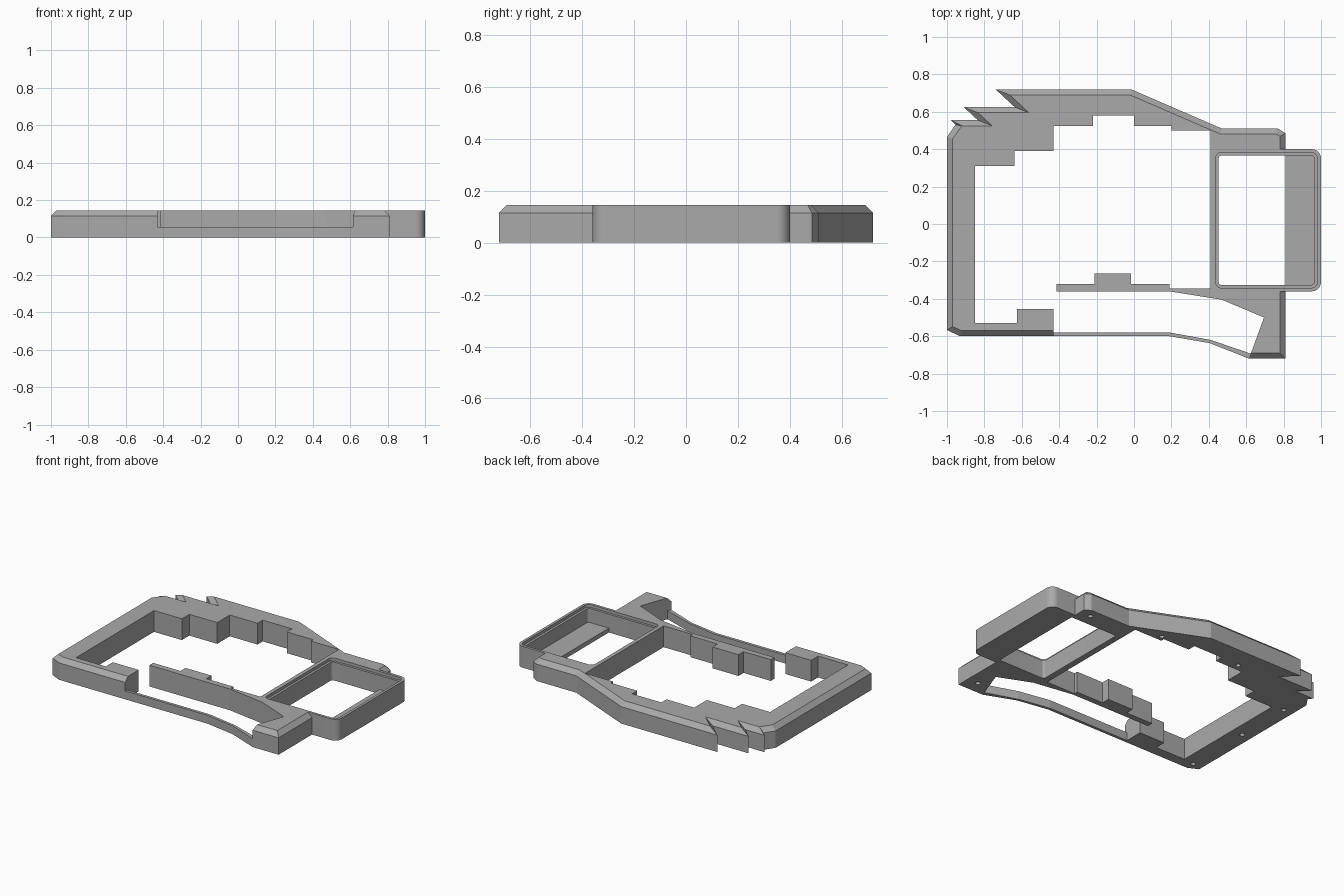
import bpy, bmesh, math
from mathutils import Vector

if "Cube" in bpy.data.objects:
    bpy.data.objects.remove(bpy.data.objects["Cube"])

TOP, BEVEL = 0.145, 0.03

grey = bpy.data.materials.new("plain_grey")
grey.use_nodes = True
colour = (0.4, 0.4, 0.4, 1)
grey.diffuse_color = colour
grey.node_tree.nodes["Principled BSDF"].inputs["Base Color"].default_value = colour


def make(name, bm):
    bmesh.ops.remove_doubles(bm, verts=bm.verts, dist=1e-5)
    bmesh.ops.recalc_face_normals(bm, faces=bm.faces)
    mesh = bpy.data.meshes.new(name)
    bm.to_mesh(mesh)
    bm.free()
    mesh.materials.append(grey)
    obj = bpy.data.objects.new(name, mesh)
    bpy.context.collection.objects.link(obj)
    return obj


def loft(name, rings, closed=False):
    """Join (outline, z) rings; cap the ends, or close the loop into a frame."""
    bm = bmesh.new()
    loops = [[bm.verts.new((p[0], p[1], z)) for p in pts] for pts, z in rings]
    pairs = list(zip(loops, loops[1:]))
    if closed:
        pairs.append((loops[-1], loops[0]))
    else:
        bm.faces.new(loops[0])
        bm.faces.new(loops[-1])
    for a, b in pairs:
        for i in range(len(a)):
            j = (i + 1) % len(a)
            bm.faces.new((a[i], a[j], b[j], b[i]))
    return make(name, bm)


def inset(pts, bevelled):
    """Move the edges starting at the bevelled indices inward and mitre them."""
    pts = [Vector(p) for p in pts]
    lines = []
    for i, p in enumerate(pts):
        d = (pts[(i + 1) % len(pts)] - p).normalized()
        lines.append((p + Vector((-d.y, d.x)) * (BEVEL if i in bevelled else 0), d))
    out = []
    for i in range(len(pts)):
        (p, d), (q, e) = lines[i - 1], lines[i]
        out.append(p + d * ((q - p).cross(e) / d.cross(e)))
    return out


def bevelled_slab(name, pts, bevelled, fixes={}):
    top = inset(pts, bevelled)
    for i, p in fixes.items():
        top[i] = Vector(p)
    return loft(name, [(pts, 0), (pts, TOP - BEVEL), (top, TOP)])


def rounded(x0, x1, y0, y1, left, right, steps=8):
    corners = [(x0, y0, 1, 1, left, 180), (x1, y0, -1, 1, right, 270),
               (x1, y1, -1, -1, right, 0), (x0, y1, 1, -1, left, 90)]
    pts = []
    for x, y, sx, sy, r, start in corners:
        for k in range(steps + 1):
            a = math.radians(start + 90 * k / steps)
            pts.append((x + sx * r + r * math.cos(a), y + sy * r + r * math.sin(a)))
    return pts


# Main frame: stepped inner edge first, then the bevelled outer edge with its barbs
inner = [(-.43, -.6), (-.43, -.455), (-.625, -.455), (-.625, -.53), (-.85, -.53),
         (-.85, .31), (-.64, .31), (-.64, .39), (-.43, .39), (-.43, .525),
         (-.22, .525), (-.22, .58), (0, .58), (0, .525), (.2, .525), (.2, .5),
         (.41, .5), (.41, .4)]
outer = [(.81, .4), (.81, .485), (.77, .51), (.47, .51), (-.015, .72), (-.74, .72),
         (-.638, .625), (-.91, .625), (-.835, .555), (-.98, .555), (-.955, .53),
         (-1, .465), (-1, -.567), (-.93, -.6)]
n = len(inner)
barb = (-.92, .525)
main_frame = bevelled_slab("main_frame", inner + outer, range(n, n + len(outer)),
                           {n + 9: barb, n + 10: barb})

# Front bracket with its stepped rib
bracket = [(-.415, -.36), (.19, -.36), (.47, -.405), (.695, -.5), (.615, -.72),
           (.81, -.72), (.81, -.36), (.41, -.36), (.41, -.345), (.19, -.345),
           (.19, -.32), (-.015, -.32), (-.015, -.265), (-.21, -.265),
           (-.21, -.32), (-.415, -.32)]
front_bracket = bevelled_slab("front_bracket", bracket, (4, 5))

# Low front rail
rail = [(-.43, -.6), (.19, -.6), (.405, -.637), (.615, -.72),
        (.63, -.695), (.41, -.62), (.19, -.58), (-.43, -.58)]
loft("front_rail", [(rail, 0), (rail, .057)])

# Side bay: rounded walls with a stepped lip, and a partial floor
wall = rounded(.41, 1, -.36, .4, 0.0001, .05)
lip = rounded(.437, .982, -.342, .382, .03, .035)
pocket = rounded(.453, .966, -.326, .366, .015, .02)
bay = loft("side_bay_wall", [(wall, 0), (wall, TOP), (lip, TOP), (lip, TOP - .02),
                             (pocket, TOP - .02), (pocket, 0)], closed=True)
floor = [(.81, -.33), (.975, -.33), (.975, .37), (.81, .37)]
loft("side_bay_floor", [(floor, 0), (floor, .03)])

# Screw holes in the underside
bm = bmesh.new()
for x, y in [(-.93, -.54), (-.93, -.07), (-.93, .33), (-.36, .57),
             (.23, .54), (.73, .45), (.73, -.63)]:
    made = bmesh.ops.create_cone(bm, cap_ends=True, segments=16, radius1=.016,
                                 radius2=.016, depth=.16)
    bmesh.ops.translate(bm, verts=made["verts"], vec=(x, y, 0))
cutter = make("screw_hole_cutter", bm)
cutter.hide_render = True
cutter.hide_set(True)
cutter.display_type = 'WIRE'
for part in (main_frame, front_bracket):
    mod = part.modifiers.new("screw_holes", 'BOOLEAN')
    mod.operation, mod.object, mod.solver = 'DIFFERENCE', cutter, 'EXACT'

# Smooth only the rounded bay corners
bpy.ops.object.select_all(action='DESELECT')
bay.select_set(True)
bpy.context.view_layer.objects.active = bay
bpy.ops.object.shade_smooth_by_angle(angle=math.radians(30))
